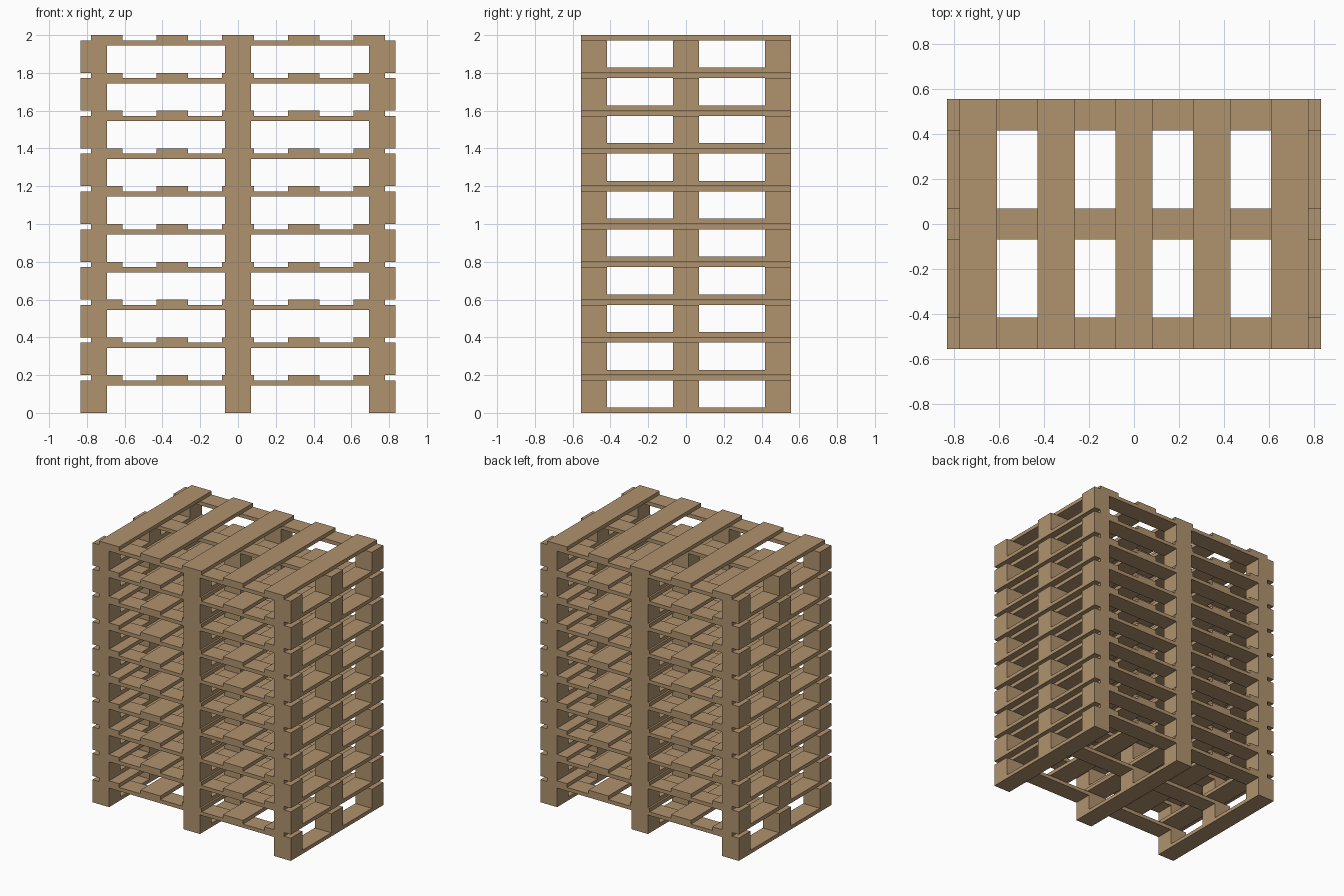
import bpy, bmesh
from mathutils import Matrix, Vector

if "Cube" in bpy.data.objects:
    bpy.data.objects.remove(bpy.data.objects["Cube"])

PITCH = 0.2            # height of one pallet
LAYERS = 10
HALF_X, HALF_Y = 0.833, 0.556
BEAM = 0.139           # width of runners, blocks and cross planks
PLANK = 0.0278         # plank thickness
DECK = 0.167           # deck board width

wood = bpy.data.materials.new("pale_wood")
wood.diffuse_color = (0.434, 0.287, 0.156, 1)
wood.use_nodes = True
wood.node_tree.nodes["Principled BSDF"].inputs["Base Color"].default_value = wood.diffuse_color

COLS = [-(HALF_X - BEAM / 2), 0, HALF_X - BEAM / 2]
ROWS = [-(HALF_Y - BEAM / 2), 0, HALF_Y - BEAM / 2]
DECKS = [i * 0.3472 for i in range(-2, 3)]


def boxes(name, centres, size):
    """One object holding a box of the given size at each (x, y, bottom z)."""
    bm = bmesh.new()
    for x, y, z in centres:
        m = Matrix.Translation((x, y, z + size[2] / 2)) @ Matrix.Diagonal(Vector((*size, 1)))
        bmesh.ops.create_cube(bm, size=1, matrix=m)
    mesh = bpy.data.meshes.new(name)
    bm.to_mesh(mesh)
    bm.free()
    mesh.materials.append(wood)
    obj = bpy.data.objects.new(name, mesh)
    bpy.context.collection.objects.link(obj)


z_cross = PITCH - 2 * PLANK
z_deck = PITCH - PLANK

for n in range(LAYERS):
    z = n * PITCH
    tag = f"_{n + 1}"
    # bottom runners, front to back
    boxes("bottom_runners" + tag, [(x, 0, z) for x in COLS], (BEAM, 2 * HALF_Y, PLANK))
    # nine spacer blocks
    boxes("spacer_blocks" + tag, [(x, y, z + PLANK) for x in COLS for y in ROWS],
          (BEAM, BEAM, z_cross - PLANK))
    # cross planks, side to side
    boxes("cross_planks" + tag, [(0, y, z + z_cross) for y in ROWS], (2 * HALF_X, BEAM, PLANK))
    # five deck boards, front to back
    boxes("deck_boards" + tag, [(x, 0, z + z_deck) for x in DECKS], (DECK, 2 * HALF_Y, PLANK))
